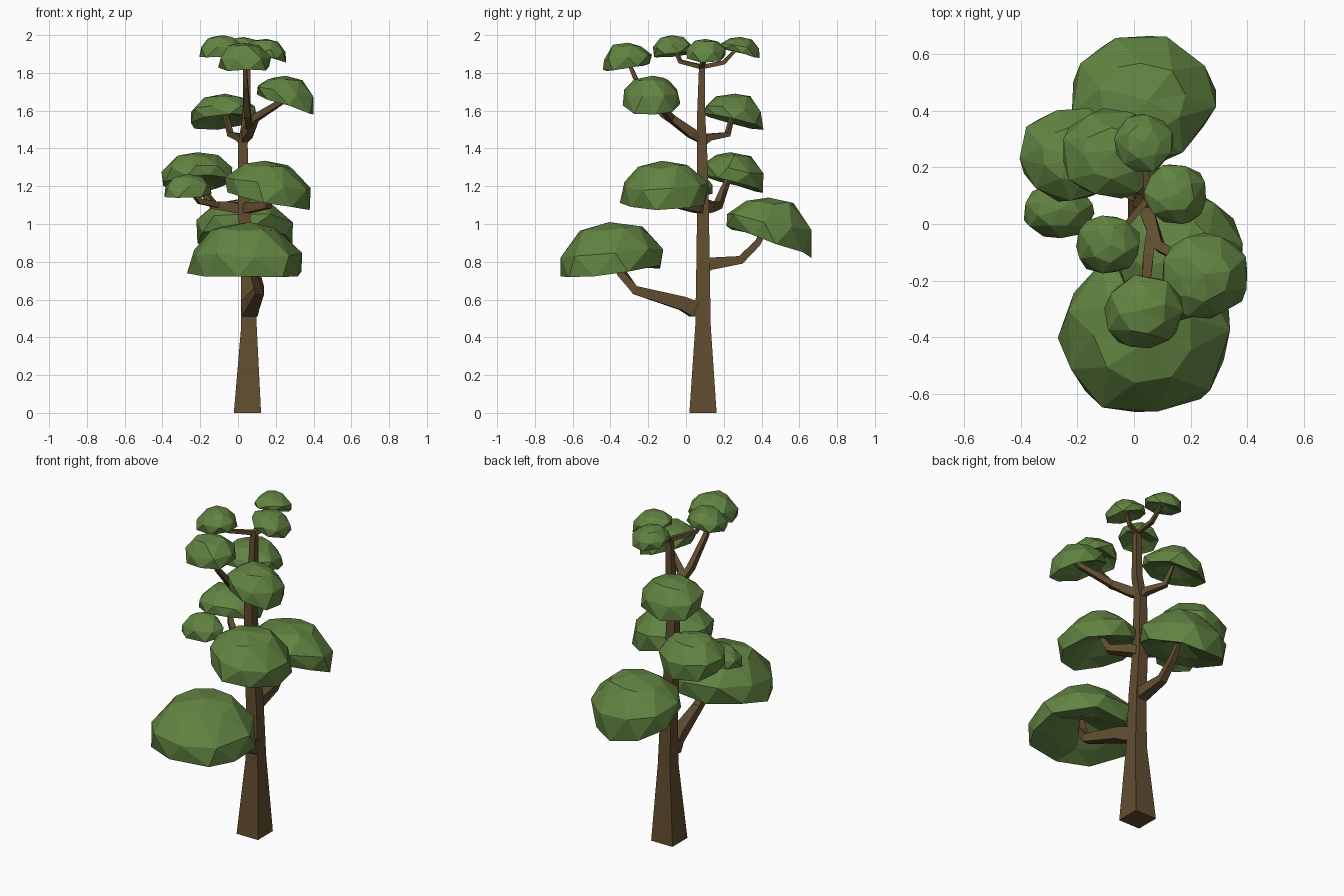
import bpy, bmesh, math, random
from mathutils import Vector

if "Cube" in bpy.data.objects:
    bpy.data.objects.remove(bpy.data.objects["Cube"])

random.seed(11)


def material(name, color):
    m = bpy.data.materials.new(name)
    m.diffuse_color = (*color, 1)
    m.use_nodes = True
    m.node_tree.nodes["Principled BSDF"].inputs["Base Color"].default_value = m.diffuse_color
    return m


BARK = material("brown bark", (0.122, 0.075, 0.030))
LEAF = material("leaf green", (0.122, 0.231, 0.054))


def finish(bm, name, mat):
    bmesh.ops.recalc_face_normals(bm, faces=bm.faces)
    me = bpy.data.meshes.new(name)
    bm.to_mesh(me)
    bm.free()
    me.materials.append(mat)
    ob = bpy.data.objects.new(name, me)
    bpy.context.collection.objects.link(ob)
    return ob


def limb(name, points):
    """Square tapered tube through (x, y, z, half width) points."""
    bm = bmesh.new()
    pts = [Vector(p[:3]) for p in points]
    rings = []
    for i, p in enumerate(pts):
        d = (pts[min(i + 1, len(pts) - 1)] - pts[max(i - 1, 0)]).normalized()
        u = d.cross(Vector((0, 0, 1)))
        if u.length < 0.15:
            u = Vector((1, 0, 0))
        u.normalize()
        v = u.cross(d).normalized()
        r = points[i][3]
        rings.append([bm.verts.new(p + u * a * r + v * b * r)
                      for a, b in ((-1, -1), (1, -1), (1, 1), (-1, 1))])
    for lo, hi in zip(rings, rings[1:]):
        for k in range(4):
            j = (k + 1) % 4
            bm.faces.new((lo[k], lo[j], hi[j], hi[k]))
    bm.faces.new(rings[0])
    bm.faces.new(rings[-1])
    return finish(bm, name, BARK)


def canopy(name, x0, x1, y0, y1, rim, top, sx, sy, n=9):
    """Faceted dome with a sloping thick rim and a hollow in its underside."""
    cx, cy = (x0 + x1) / 2, (y0 + y1) / 2
    hx, hy = (x1 - x0) / 2, (y1 - y0) / 2
    # radius and height fraction, from the hollow over the rim to the crown
    profile = [(0.58, 0.13), (0.95, 0.0), (0.95, 0.42), (0.56, 0.87)]
    turn = random.uniform(0, 6.28)
    flat = [[0, 0, 0.4]]
    for i, (r, t) in enumerate(profile):
        for k in range(n):
            a = turn + (k + 0.5 * (i % 2) + random.uniform(-.15, .15)) * math.tau / n
            rr = r * random.uniform(0.95, 1.05)
            flat.append([rr * math.cos(a), rr * math.sin(a),
                         t + random.uniform(-.05, .05)])
    flat.append([random.uniform(-.1, .1), random.uniform(-.1, .1), 1.0])
    # fit the outline to the wanted extents
    for ax in (0, 1):
        lo, hi = min(p[ax] for p in flat), max(p[ax] for p in flat)
        for p in flat:
            p[ax] = (p[ax] - lo) / (hi - lo) * 2 - 1
    bm = bmesh.new()
    vs = []
    for px, py, t in flat:
        x, y = px * hx, py * hy
        base = rim + sx * x + sy * y
        vs.append(bm.verts.new((cx + x, cy + y, base + (top - base) * t)))
    rings = [vs[1 + i * n:1 + (i + 1) * n] for i in range(len(profile))]
    for i, (lo, hi) in enumerate(zip(rings, rings[1:])):
        for k in range(n):
            j = (k + 1) % n
            if i % 2 == 0:
                bm.faces.new((lo[k], lo[j], hi[k]))
                bm.faces.new((lo[j], hi[j], hi[k]))
            else:
                bm.faces.new((lo[k], lo[j], hi[j]))
                bm.faces.new((lo[k], hi[j], hi[k]))
    for k in range(n):
        j = (k + 1) % n
        bm.faces.new((vs[0], rings[0][j], rings[0][k]))
        bm.faces.new((vs[-1], rings[-1][k], rings[-1][j]))
    return finish(bm, name, LEAF)


# trunk
limb("trunk", [(.05, .09, 0, .072), (.058, .09, .46, .041), (.05, .09, .8, .035),
               (.03, .09, 1.1, .031), (.025, .085, 1.42, .026),
               (.045, .08, 1.56, .022), (.05, .085, 1.84, .016)])

# branches
limb("low_front_branch", [(.055, .085, .535, .026), (.06, .04, .55, .042),
                          (.075, -.02, .58, .036), (.115, -.27, .65, .023),
                          (.09, -.34, .74, .02), (.06, -.38, .84, .013)])
limb("low_back_branch", [(.045, .085, .76, .025), (.045, .13, .79, .033),
                         (.04, .29, .81, .022), (.04, .38, .90, .017),
                         (.035, .42, .98, .012)])
limb("mid_right_branch", [(.03, .09, 1.075, .022), (.07, .05, 1.09, .028),
                          (.155, -.03, 1.10, .02), (.17, -.07, 1.18, .014)])
limb("mid_left_branch", [(.03, .09, 1.075, .022), (-.02, .12, 1.09, .028),
                         (-.13, .17, 1.10, .02), (-.19, .20, 1.18, .015),
                         (-.22, .24, 1.27, .010)])
limb("mid_left_twig", [(-.10, .15, 1.10, .015), (-.20, .09, 1.12, .015),
                       (-.26, .05, 1.19, .010)])
limb("upper_left_branch", [(.03, .085, 1.43, .018), (.01, .12, 1.46, .019),
                           (-.04, .22, 1.475, .014), (-.07, .25, 1.59, .009)])
limb("upper_right_branch", [(.03, .085, 1.44, .016), (.05, .03, 1.48, .025),
                            (.09, -.08, 1.56, .018), (.25, -.17, 1.66, .013),
                            (.29, -.18, 1.69, .009)])
limb("upper_front_branch", [(.06, -.02, 1.51, .015), (.05, -.12, 1.58, .018),
                            (.04, -.25, 1.73, .013), (.035, -.31, 1.87, .009)])
for name, pts in {
    "top_left_twig": [(.05, .09, 1.83, .012), (-.05, -.03, 1.86, .01), (-.08, -.06, 1.93, .008)],
    "top_right_twig": [(.05, .08, 1.83, .012), (.11, .095, 1.86, .01), (.14, .10, 1.92, .008)],
    "top_back_twig": [(.05, .08, 1.83, .012), (.04, .20, 1.855, .011), (.03, .27, 1.93, .008)],
}.items():
    limb(name, pts)

# leaf canopies: x range, y range, rim height, top, rim slopes, sides
canopy("low_front_leaves", -.27, .34, -.665, -.12, .74, 1.01, 0, .12)
canopy("low_back_leaves", -.22, .29, .215, .665, .91, 1.14, 0, -.34)
canopy("mid_right_leaves", -.07, .385, -.35, .12, 1.12, 1.335, -.22, .03)
canopy("mid_left_leaves", -.405, -.03, .08, .41, 1.215, 1.38, .05, -.28)
canopy("mid_left_small_leaves", -.39, -.14, -.05, .14, 1.15, 1.265, .05, .1, 7)
canopy("upper_left_leaves", -.25, .10, .09, .41, 1.545, 1.69, .08, -.22, 8)
canopy("upper_right_leaves", .10, .40, -.335, -.03, 1.635, 1.785, -.35, .05, 8)
canopy("upper_front_leaves", -.105, .175, -.44, -.18, 1.83, 1.96, 0, .15, 7)
canopy("top_left_leaves", -.205, .02, -.175, .03, 1.895, 2.0, .08, .12, 7)
canopy("top_right_leaves", .035, .255, 0, .21, 1.89, 1.98, -.3, 0, 7)
canopy("top_back_leaves", -.07, .14, .185, .39, 1.905, 1.99, 0, -.25, 7)
